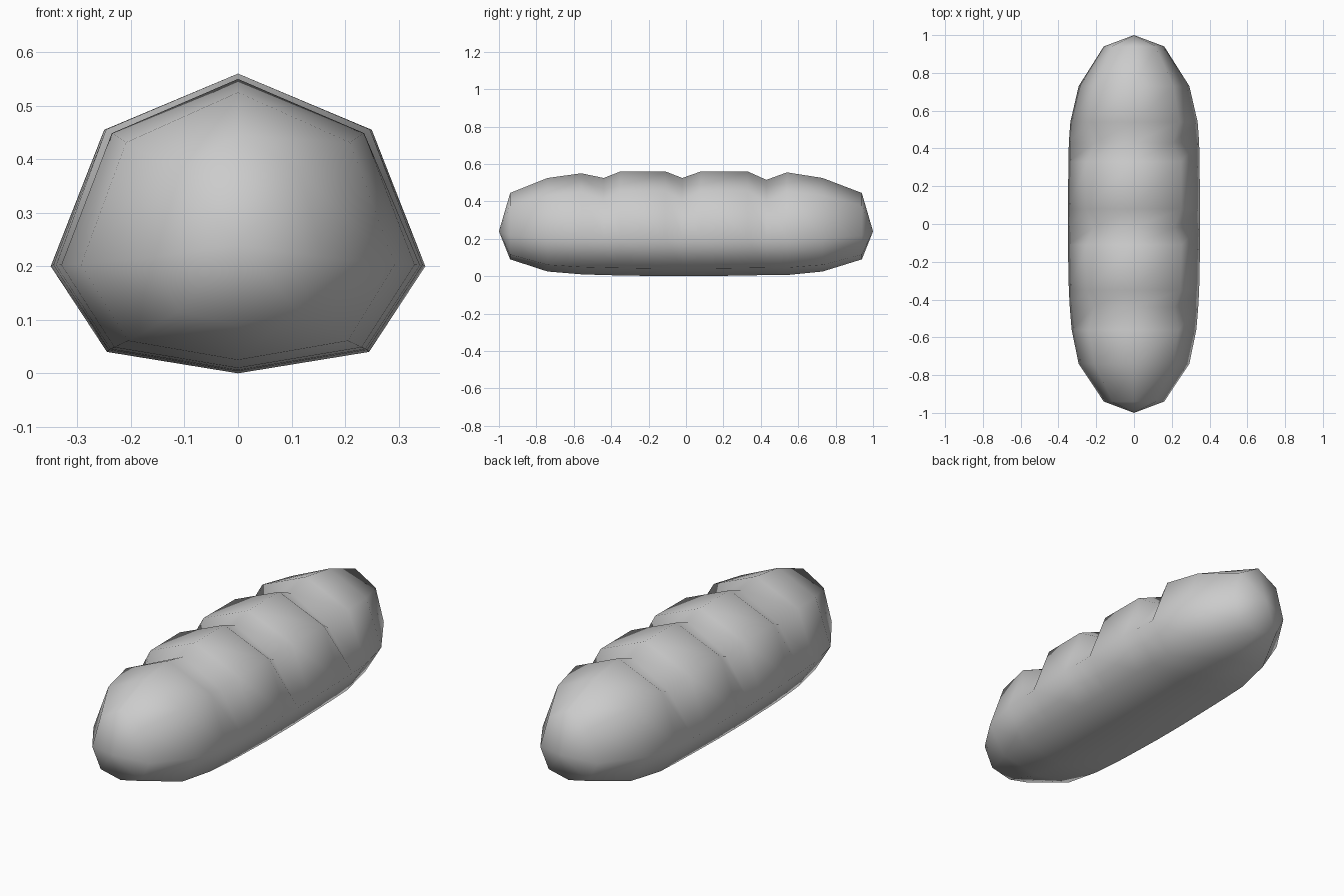
import bpy, bmesh, math

cube = bpy.data.objects.get("Cube")
if cube:
    bpy.data.objects.remove(cube, do_unlink=True)


def flat_material(name, rgb):
    mat = bpy.data.materials.new(name)
    mat.use_nodes = True
    color = (*rgb, 1.0)
    mat.diffuse_color = color
    mat.node_tree.nodes["Principled BSDF"].inputs["Base Color"].default_value = color
    return mat


# Right half of the cross-section, from top to bottom: (x, z)
SECTION = [(0, 0.56), (0.25, 0.455), (0.35, 0.2), (0.245, 0.04), (0, 0)]
HALF_WIDTH, HEIGHT = 0.35, 0.56

# Rings along the loaf: (y, half width, bottom, top, score depth)
RINGS = [
    (-0.94, 0.16, 0.09, 0.445, 0), (-0.74, 0.293, 0.025, 0.525, 0),
    (-0.56, 0.33, 0.01, 0.55, 0), (-0.44, 0.34, 0.006, 0.555, 0.03),
    (-0.35, 0.345, 0.004, 0.56, 0), (-0.11, 0.35, 0, 0.56, 0),
    (-0.02, 0.35, 0, 0.56, 0.035), (0.08, 0.35, 0, 0.56, 0),
    (0.33, 0.347, 0.004, 0.56, 0), (0.43, 0.345, 0.006, 0.555, 0.04),
    (0.54, 0.337, 0.006, 0.555, 0), (0.73, 0.293, 0.025, 0.525, 0),
    (0.94, 0.16, 0.09, 0.445, 0),
]


def add_ring(bm, y, half_width, bottom, top, depth):
    """One closed section; scored rings sink at the crown and shoulders."""
    points = SECTION + [(-x, z) for x, z in SECTION[-2:0:-1]]
    ring = []
    for x, z in points:
        crown = depth if z > 0.4 else 0
        shoulder = crown if x else 0
        px = x * half_width / HALF_WIDTH - math.copysign(shoulder, x)
        pz = bottom + z / HEIGHT * (top - bottom) - crown - shoulder * 0.4
        ring.append(bm.verts.new((px, y, pz)))
    return ring


# Loaf body: bridged rings closed by a fan at each end
bm = bmesh.new()
rings = [add_ring(bm, *r) for r in RINGS]
count = len(rings[0])
for a, b in zip(rings, rings[1:]):
    for i in range(count):
        j = (i + 1) % count
        bm.faces.new((a[i], a[j], b[j], b[i]))
for ring, y in ((rings[0], -1), (rings[-1], 1)):
    tip = bm.verts.new((0, y, 0.24))
    for i in range(count):
        bm.faces.new((ring[i], ring[(i + 1) % count], tip))
bmesh.ops.recalc_face_normals(bm, faces=bm.faces)
for face in bm.faces:
    face.smooth = True

mesh = bpy.data.meshes.new("bread_loaf")
bm.to_mesh(mesh)
bm.free()
mesh.materials.append(flat_material("plain_grey", (0.6, 0.6, 0.6)))
loaf = bpy.data.objects.new("bread_loaf", mesh)
bpy.context.collection.objects.link(loaf)
